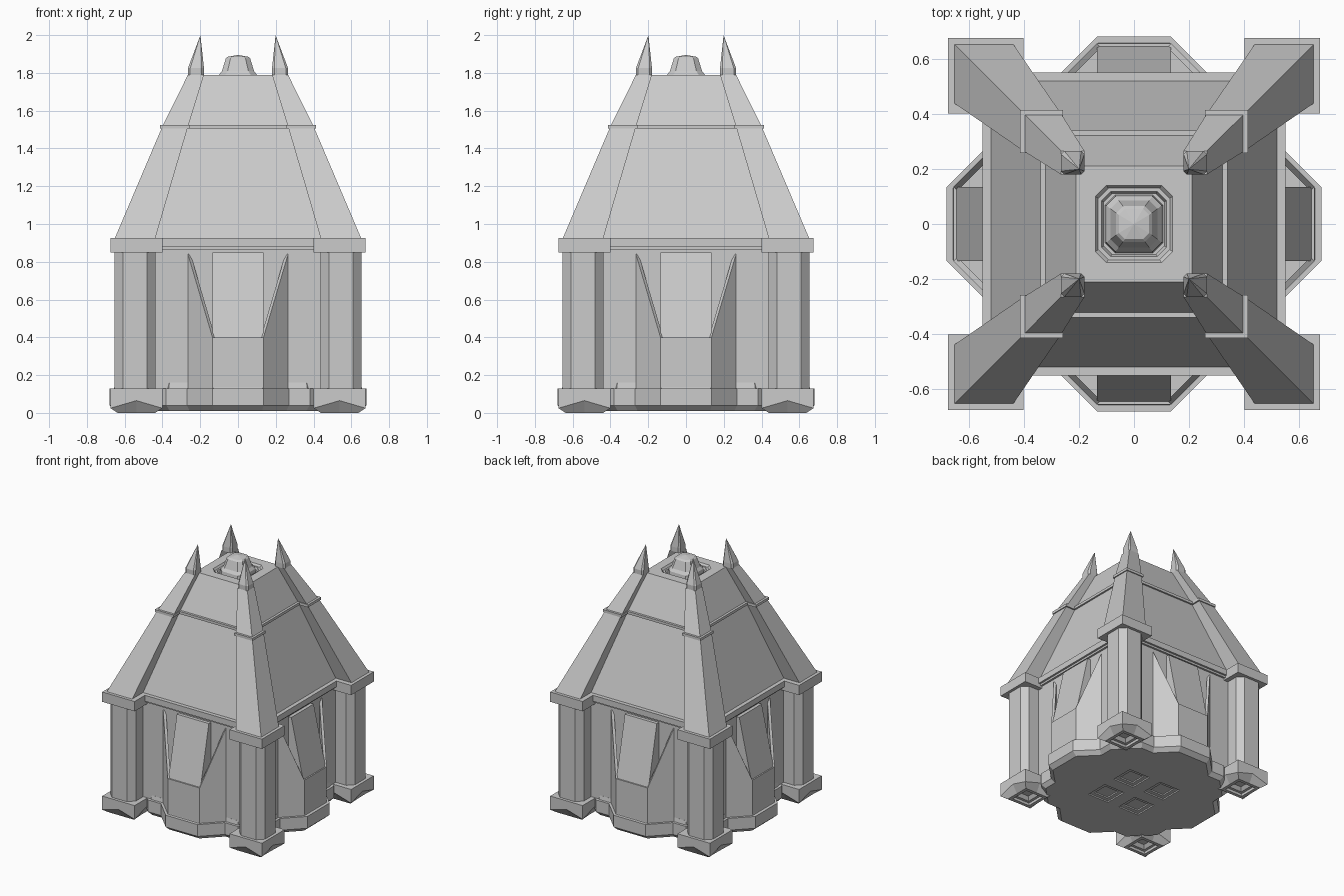
import bpy, bmesh
from math import pi
from mathutils import Vector, Matrix

if "Cube" in bpy.data.objects:
    bpy.data.objects.remove(bpy.data.objects["Cube"])

CORNERS = [(1, 1), (-1, 1), (-1, -1), (1, -1)]


def skin(name, rings, xf=Matrix()):
    """Join equal-length point rings into a closed, flat-shaded solid."""
    bm = bmesh.new()
    vs = [[bm.verts.new(xf @ Vector(p)) for p in r] for r in rings]
    n = len(rings[0])
    for a, b in zip(vs, vs[1:]):
        for i in range(n):
            j = (i + 1) % n
            bm.faces.new((a[i], a[j], b[j], b[i]))
    bm.faces.new(vs[0][::-1])
    bm.faces.new(vs[-1])
    bmesh.ops.remove_doubles(bm, verts=bm.verts, dist=1e-5)
    bmesh.ops.recalc_face_normals(bm, faces=bm.faces)
    me = bpy.data.meshes.new(name)
    bm.to_mesh(me)
    bm.free()
    ob = bpy.data.objects.new(name, me)
    bpy.context.collection.objects.link(ob)
    return ob


def sq(c, h, z, ch=0.0):
    """Square ring centred at (c, c), half-size h, corner chamfer ch."""
    k = h - ch
    pts = [(h, -k), (h, k), (k, h), (-k, h), (-h, k), (-h, -k), (-k, -h), (k, -h)]
    return [(c + x, c + y, z) for x, y in pts]


def mid(c, h, z, zm):
    """Square ring with raised edge midpoints."""
    pts = [(h, 0), (h, h), (0, h), (-h, h), (-h, 0), (-h, -h), (0, -h), (h, -h)]
    return [(c + x, c + y, zm if x * y == 0 else z) for x, y in pts]


def prism(name, pts, offset, xf):
    o = Vector(offset)
    return skin(name, [[Vector(p) for p in pts], [Vector(p) + o for p in pts]], xf)


# --- ground plate: chamfered bay outline repeated on four sides
quad = [(.135, .68), (.27, .545), (.38, .545), (.545, .38), (.545, .27), (.68, .135)]
outline = [Matrix.Rotation(-k * pi / 2, 2) @ Vector(p) for k in range(4) for p in quad]


def plate_ring(s, z):
    return [(p.x * s, p.y * s, z) for p in outline]


plate = skin("ground_plate", [plate_ring(.95, .01), plate_ring(1, .04),
                              plate_ring(1, .13), plate_ring(.965, .13), plate_ring(.955, .16)])

# --- four stepped square recesses under the plate
for i, (sx, sy) in enumerate(CORNERS):
    cut = skin(f"recess_cutter_{i}", [sq(.14, .09, -.02), sq(.14, .09, .02), sq(.14, .06, .02),
                                      sq(.14, .06, .03)], Matrix.Diagonal((sx, sy, 1, 1)))
    cut.hide_render = True
    cut.hide_viewport = True
    m = plate.modifiers.new("recess", 'BOOLEAN')
    m.operation = 'DIFFERENCE'
    m.solver = 'EXACT'
    m.object = cut

# --- main walls and eave
skin("walls", [sq(0, .52, .10, .08), sq(0, .52, .885, .08)])
skin("eave", [sq(0, .535, .865), sq(0, .535, .88), sq(0, .55, .88), sq(0, .55, .925)])

# --- roof with a thin band and a stepped pit in its flat top
skin("roof", [sq(0, .52, .925), sq(0, .327, 1.505), sq(0, .34, 1.505), sq(0, .34, 1.525),
              sq(0, .322, 1.525), sq(0, .21, 1.79), sq(0, .14, 1.79, .04),
              sq(0, .13, 1.775, .037), sq(0, .118, 1.775, .034), sq(0, .11, 1.755, .03)])
skin("roof_finial", [sq(0, .105, 1.75, .035), sq(0, .1, 1.79, .033), sq(0, .085, 1.81, .03),
                     sq(0, .065, 1.875, .025), sq(0, .055, 1.885, .022), sq(0, .0, 1.895)])

# --- corner piers: foot, column, capital, ridge, collar, spire
for i, (sx, sy) in enumerate(CORNERS):
    xf = Matrix.Diagonal((sx, sy, 1, 1))
    c = .538
    skin(f"corner_foot_{i}", [mid(c, .137, .13, .13), mid(c, .137, .025, .065),
                              mid(c, .1, 0, 0), mid(c, .075, 0, 0), mid(c, .075, .02, .02),
                              mid(c, .055, .02, .02), mid(c, .035, .045, .045)], xf)
    skin(f"corner_column_{i}", [sq(.545, .108, .13, .045), sq(.545, .108, .85, .045)], xf)
    skin(f"corner_capital_{i}", [sq(c, .137, .85), sq(c, .137, .925)], xf)
    skin(f"roof_ridge_{i}", [sq(.545, .107, .925), sq(.333, .068, 1.515),
                             sq(.2225, .0425, 1.79)], xf)
    skin(f"ridge_collar_{i}", [sq(.335, .078, 1.505), sq(.335, .078, 1.525)], xf)
    skin(f"spire_{i}", [sq(.2225, .0425, 1.79, .012), sq(.2225, .0425, 1.825, .012),
                        sq(.199, .0, 2.0)], xf)

# --- wall bays: sloping centre panel between two tapering wing plates
panel = [(-.135, .50, .13), (-.135, .655, .13), (-.135, .655, .40), (-.135, .645, .40),
         (-.135, .545, .85), (-.135, .50, .85)]
wing = [(.135, .655, .13), (.265, .525, .13), (.265, .525, .84), (.135, .655, .40)]
for k in range(4):
    rot = Matrix.Rotation(k * pi / 2, 4, 'Z')
    prism(f"bay_panel_{k}", panel, (.27, 0, 0), rot)
    for s in (1, -1):
        prism(f"bay_wing_{k}_{'right' if s > 0 else 'left'}", wing, (-.014, -.014, 0),
              rot @ Matrix.Diagonal((s, 1, 1, 1)))
